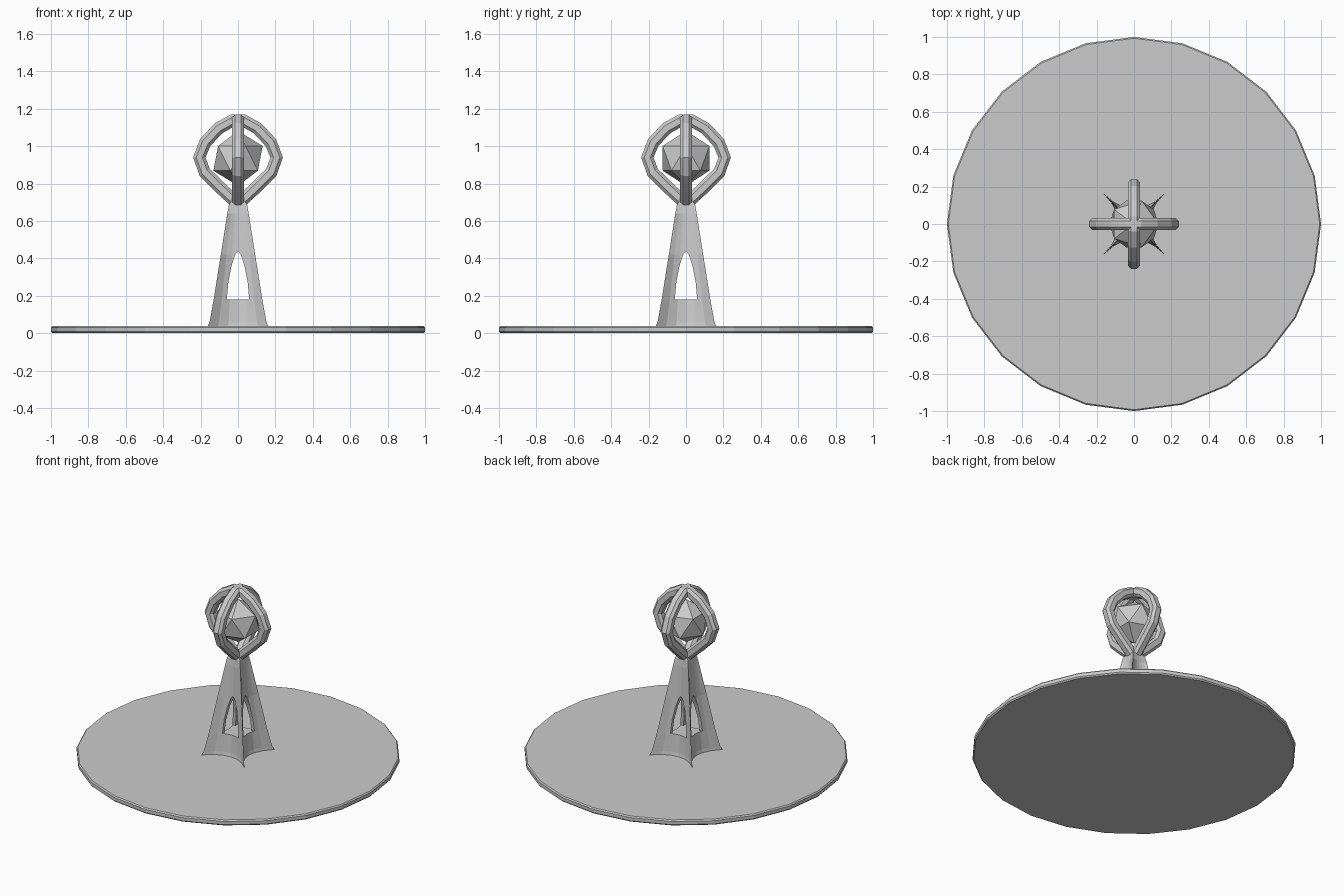
import bpy, bmesh, math

if "Cube" in bpy.data.objects:
    bpy.data.objects.remove(bpy.data.objects["Cube"])


def mesh_object(name, verts, faces):
    mesh = bpy.data.meshes.new(name)
    mesh.from_pydata(verts, [], faces)
    bm = bmesh.new()
    bm.from_mesh(mesh)
    bmesh.ops.recalc_face_normals(bm, faces=bm.faces)
    bm.to_mesh(mesh)
    bm.free()
    obj = bpy.data.objects.new(name, mesh)
    bpy.context.collection.objects.link(obj)
    return obj


def loft(name, rings):
    n = len(rings[0])
    verts = [v for r in rings for v in r]
    faces = [(k * n + i, k * n + (i + 1) % n, (k + 1) * n + (i + 1) % n, (k + 1) * n + i)
             for k in range(len(rings) - 1) for i in range(n)]
    faces += [tuple(range(n)), tuple(range(len(verts) - n, len(verts)))]
    return mesh_object(name, verts, faces)


# Round base plate with slightly bevelled rim
def circle(r, z, n=24):
    return [(r * math.cos(2 * math.pi * i / n), r * math.sin(2 * math.pi * i / n), z) for i in range(n)]


loft("base_plate", [circle(0.993, 0.0), circle(1.0, 0.008), circle(1.0, 0.03), circle(0.993, 0.038)])


# Tapered tower: square section with hollowed sides
def star(half, hollow, z, seg=6):
    ring = []
    for q in range(4):
        c, s = round(math.cos(q * math.pi / 2)), round(math.sin(q * math.pi / 2))
        for i in range(seg):
            t = -1 + 2 * i / seg
            x, y = t * half, -half * (1 - hollow * (1 - t * t))
            ring.append((x * c - y * s, x * s + y * c, z))
    return ring


levels = [(0.165, 0.5, 0.03), (0.152, 0.5, 0.06), (0.13, 0.48, 0.18), (0.092, 0.4, 0.42),
          (0.057, 0.15, 0.64), (0.048, 0.1, 0.69), (0.036, 0.1, 0.705)]
tower = loft("tower", [star(*lv) for lv in levels])

# Arched window openings through both directions
half_arch = [(0.06, 0.18), (0.052, 0.27), (0.035, 0.36), (0.015, 0.42)]
arch = half_arch + [(0, 0.44)] + [(-x, z) for x, z in reversed(half_arch)]
for k in range(2):
    cutter = loft(f"window_cutter_{k}", [[(x, y, z) for x, z in arch] for y in (-0.4, 0.4)])
    cutter.rotation_euler.z = k * math.pi / 2
    cutter.hide_render = True
    cutter.hide_set(True)
    mod = tower.modifiers.new("window", 'BOOLEAN')
    mod.operation = 'DIFFERENCE'
    mod.solver = 'EXACT'
    mod.object = cutter

# Faceted core of the finial
bpy.ops.mesh.primitive_ico_sphere_add(subdivisions=1, radius=0.147, location=(0, 0, 0.935))
bpy.context.object.name = "finial_core"

# Cage ribs: two crossed closed loops around the core
side = [(0.03, 1.137), (0.105, 1.095), (0.175, 1.02), (0.207, 0.94),
        (0.178, 0.86), (0.095, 0.778), (0.022, 0.71)]
loop = side + [(-x, z) for x, z in reversed(side)]
section = [(a * 0.033, b * 0.033) for a, b in
           ((1, -.5), (1, .5), (.5, 1), (-.5, 1), (-1, .5), (-1, -.5), (-.5, -1), (.5, -1))]
for k in range(2):
    verts, n, m = [], len(loop), len(section)
    for i, (x, z) in enumerate(loop):
        (ax, az), (bx, bz) = loop[i - 1], loop[(i + 1) % n]
        d = math.hypot(bx - ax, bz - az)
        nx, nz = -(bz - az) / d, (bx - ax) / d
        for u, v in section:
            p = (x + nx * u, v)
            verts.append((p[0], p[1], z + nz * u) if k == 0 else (-p[1], p[0], z + nz * u))
    faces = [(i * m + j, i * m + (j + 1) % m, (i + 1) % n * m + (j + 1) % m, (i + 1) % n * m + j)
             for i in range(n) for j in range(m)]
    mesh_object(f"cage_rib_{k}", verts, faces)
